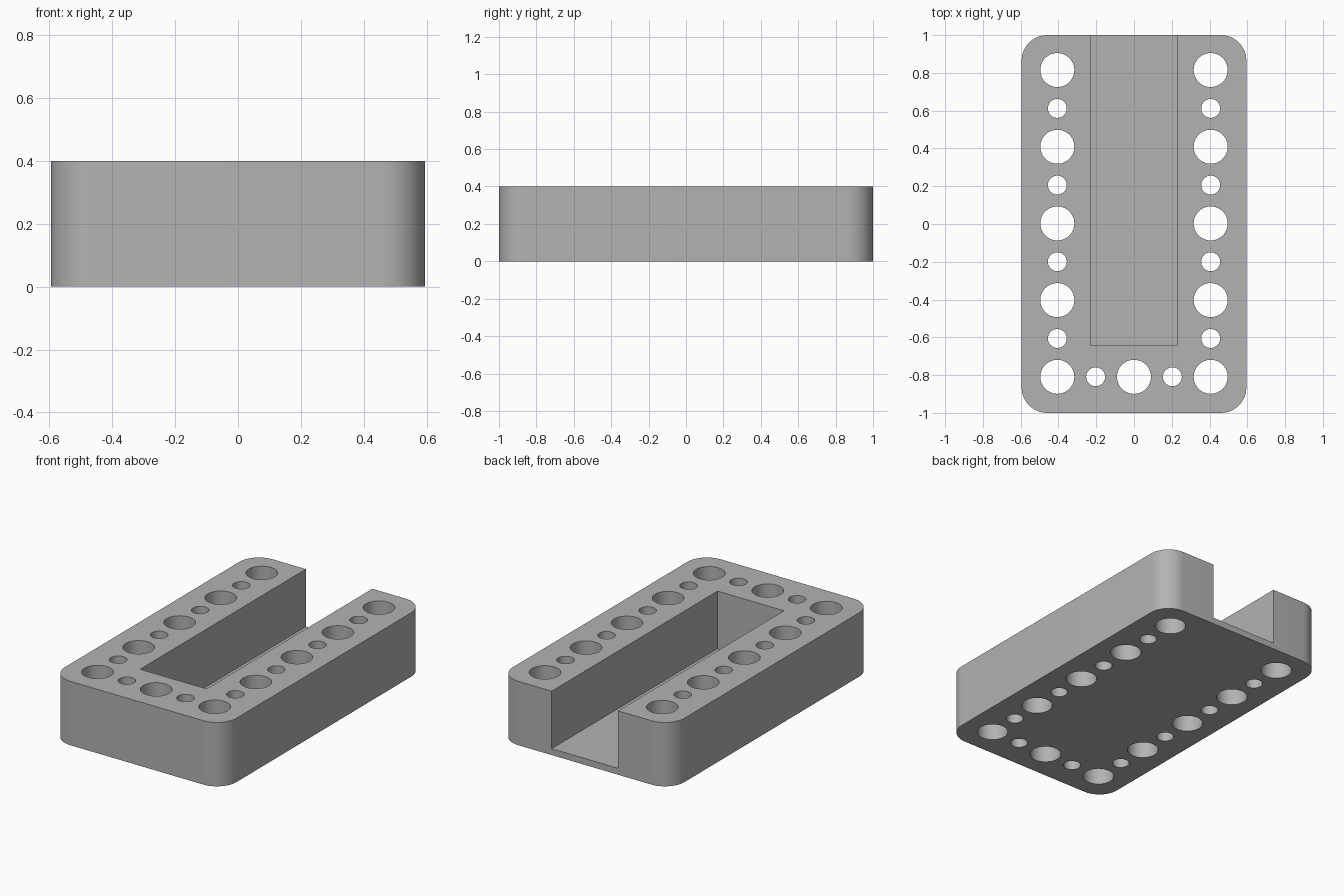
import bpy, bmesh, math
from mathutils import Matrix, Vector

HALF_W, HALF_L, HEIGHT = 0.595, 1.0, 0.4
CORNER, FLOOR = 0.135, 0.04
SLOT_HALF, SLOT_FRONT = 0.23, -0.64
PITCH, BIG, SMALL = 0.203, 0.09, 0.05

cube = bpy.data.objects.get("Cube")
if cube:
    bpy.data.objects.remove(cube, do_unlink=True)

grey = bpy.data.materials.new("plain grey")
grey.use_nodes = True
colour = (0.45, 0.45, 0.45, 1)
grey.diffuse_color = colour
grey.node_tree.nodes["Principled BSDF"].inputs["Base Color"].default_value = colour


def make_object(name, bm):
    bmesh.ops.recalc_face_normals(bm, faces=bm.faces)
    mesh = bpy.data.meshes.new(name)
    bm.to_mesh(mesh)
    bm.free()
    mesh.materials.append(grey)
    obj = bpy.data.objects.new(name, mesh)
    bpy.context.collection.objects.link(obj)
    return obj


def add_box(bm, low, high):
    low, high = Vector(low), Vector(high)
    place = Matrix.Translation((low + high) / 2) @ Matrix.Diagonal((*(high - low), 1))
    bmesh.ops.create_cube(bm, size=1, matrix=place)


# Block with rounded upright corners
bm = bmesh.new()
add_box(bm, (-HALF_W, -HALF_L, 0), (HALF_W, HALF_L, HEIGHT))
upright = [e for e in bm.edges if abs(e.verts[0].co.z - e.verts[1].co.z) > 0.1]
bmesh.ops.bevel(bm, geom=upright, offset=CORNER, segments=12, profile=0.5, affect='EDGES')
block = make_object("drilled_block", bm)

# Slot open at the top and the back
bm = bmesh.new()
add_box(bm, (-SLOT_HALF, SLOT_FRONT, FLOOR), (SLOT_HALF, HALF_L + 0.2, HEIGHT + 0.2))
slot = make_object("slot_cutter", bm)

# Through holes, large and small in turn, along both sides and the front
bm = bmesh.new()
spots = [(side * 2, row) for side in (-1, 1) for row in range(-4, 5)]
spots += [(column, -4) for column in (-1, 0, 1)]
for column, row in spots:
    radius = SMALL if (column + row) % 2 else BIG
    place = Matrix.Translation((column * PITCH, row * PITCH + 0.003, HEIGHT / 2))
    bmesh.ops.create_cone(bm, cap_ends=True, segments=48, radius1=radius,
                          radius2=radius, depth=HEIGHT + 0.2, matrix=place)
holes = make_object("hole_cutter", bm)

# Cut the block, then drop the cutters
bpy.context.view_layer.objects.active = block
for cutter in (slot, holes):
    cutter.hide_render = True
    cut = block.modifiers.new(cutter.name, 'BOOLEAN')
    cut.operation = 'DIFFERENCE'
    cut.solver = 'EXACT'
    cut.object = cutter
    bpy.ops.object.modifier_apply(modifier=cut.name)
    bpy.data.objects.remove(cutter, do_unlink=True)

# Smooth curved walls with sharp rims
bpy.ops.object.select_all(action='DESELECT')
block.select_set(True)
bpy.ops.object.shade_smooth_by_angle(angle=math.radians(30))
